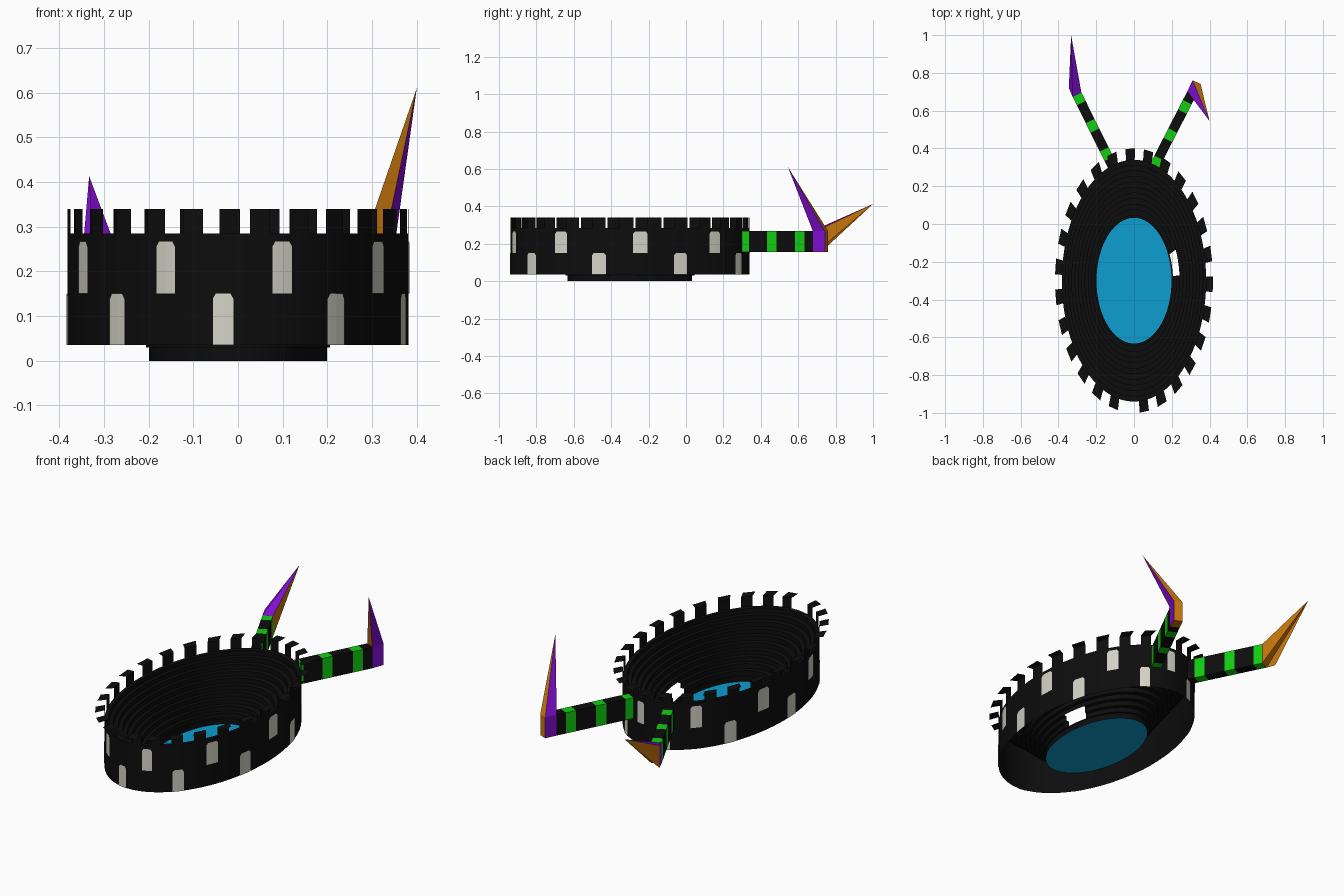
import bpy, bmesh, math
from mathutils import Vector

if "Cube" in bpy.data.objects:
    bpy.data.objects.remove(bpy.data.objects["Cube"])

CY, RX, RY = -0.30, 0.382, 0.64     # oval centre and half-axes


def mat(name, rgb):
    m = bpy.data.materials.new(name)
    m.diffuse_color = (*rgb, 1)
    m.use_nodes = True
    m.node_tree.nodes["Principled BSDF"].inputs["Base Color"].default_value = m.diffuse_color
    return m


BLACK = mat("black", (0.004, 0.004, 0.004))
BLUE = mat("blue", (0.004, 0.34, 0.62))
GREEN = mat("green", (0.006, 0.62, 0.006))
ORANGE = mat("orange", (0.60, 0.19, 0.004))
PURPLE = mat("purple", (0.22, 0.004, 0.65))
WHITE = mat("off white", (0.65, 0.65, 0.57))


def make(name, verts, faces, mats, rule=None, smooth=False, fix=False):
    me = bpy.data.meshes.new(name)
    me.from_pydata([tuple(v) for v in verts], [], faces)
    for m in mats:
        me.materials.append(m)
    if fix:
        bm = bmesh.new()
        bm.from_mesh(me)
        bmesh.ops.recalc_face_normals(bm, faces=bm.faces)
        bm.to_mesh(me)
        bm.free()
    if rule:
        for p in me.polygons:
            p.material_index = rule(p)
    ob = bpy.data.objects.new(name, me)
    bpy.context.collection.objects.link(ob)
    if smooth:
        bpy.ops.object.select_all(action='DESELECT')
        ob.select_set(True)
        bpy.context.view_layer.objects.active = ob
        bpy.ops.object.shade_smooth_by_angle(angle=math.radians(30))
    return ob


def oval(r, a, z):
    return (RX * r * math.cos(a), CY + RY * r * math.sin(a), z)


def lathe(name, profile, skip=None, n=90):
    verts = [oval(r, 2 * math.pi * i / n, z) for r, z in profile for i in range(n)]
    faces = []
    for j in range(len(profile) - 1):
        for i in range(n):
            r = (profile[j][0] + profile[j + 1][0]) / 2
            if skip and skip(r, (i + 0.5) * 360 / n):
                continue
            k = (i + 1) % n
            faces.append((j * n + i, j * n + k, (j + 1) * n + k, (j + 1) * n + i))
    return make(name, verts, faces, [BLACK], smooth=True)


# outer wall, and terraced stands with a side opening
lathe("outer_wall", [(1, 0.035), (1, 0.285)])
steps = [(1, 0.285)]
N = 10
for i in range(N, 0, -1):
    r, z = 0.54 + 0.046 * (i - 1), 0.03 + 0.0255 * (i - 1)
    steps += [(r, steps[-1][1]), (r, z)]
steps += [(0.52, 0.03), (0.52, 0.0)]
steps.reverse()
steps = [(r, z) for r, z in steps]
lathe("stands", steps, skip=lambda r, a: 0.535 < r < 0.62 and 2 < a < 23)

# blue floor
make("arena_floor", [oval(0.52, 2 * math.pi * i / 90, 0.002) for i in range(90)],
     [tuple(range(90))], [BLUE])

# battlements: upright plate with a flat cap jutting outward
v, f = [], []
first, gap = -math.pi / 2 + 0.13, (2 * math.pi - 0.396) / 25
for i in range(26):
    a, w, b = first + gap * i, 0.06, len(v)
    for r, z in [(1, 0.28), (1, 0.34), (1.095, 0.34)]:
        v += [oval(r, a - w, z), oval(r, a + w, z)]
    f += [(b, b + 1, b + 3, b + 2), (b + 2, b + 4, b + 5, b + 3)]
make("battlements", v, f, [BLACK])

# two staggered rows of windows with clipped top corners
v, f = [], []
for z0, z1, start in [(0.15, 0.267, 5), (0.035, 0.151, 25)]:
    for i in range(9):
        a, b = math.radians(start + 40 * i), len(v)
        for da, top in [(-0.06, z1 - 0.012), (-0.042, z1), (0, z1), (0.042, z1), (0.06, z1 - 0.012)]:
            v += [oval(1.004, a + da, z0), oval(1.004, a + da, top)]
        f += [(b + 2 * j, b + 2 * j + 2, b + 2 * j + 3, b + 2 * j + 1) for j in range(4)]
make("windows", v, f, [WHITE])

Z0, Z1, HW = 0.155, 0.268, 0.026    # arm bottom, top and half width


def arm(name, start, end, bands):
    """Box arm cut at the given y values, alternating green and black."""
    s, e = Vector((*start, 0)), Vector((*end, 0))
    side = Vector((e.y - s.y, s.x - e.x, 0)).normalized() * HW
    verts, faces, ys = [], [], [s.y] + bands + [e.y]
    for y in ys:
        c = s.lerp(e, (y - s.y) / (e.y - s.y))
        for sg, z in [(-1, Z0), (1, Z0), (1, Z1), (-1, Z1)]:
            verts.append(c + side * sg + Vector((0, 0, z)))
    for i in range(len(ys) - 1):
        for k in range(4):
            faces.append((4 * i + k, 4 * i + (k + 1) % 4, 4 * i + 4 + (k + 1) % 4, 4 * i + 4 + k))
    count = len(ys) - 1
    faces += [(3, 2, 1, 0), tuple(range(4 * count, 4 * count + 4))]
    make(name, verts, faces, [BLACK, GREEN], fix=True,
         rule=lambda p: (p.index // 4) % 2 if p.index < 4 * count else 0)
    return verts[-4:]


right_end = arm("right_arm", (0.095, 0.28), (0.305, 0.69),
                [0.305, 0.35, 0.445, 0.495, 0.595, 0.645])
left_end = arm("left_arm", (-0.105, 0.29), (-0.302, 0.685),
               [0.345, 0.395, 0.495, 0.545, 0.64, 0.684])

# right spike: elbow block with a pyramid leaning forward
bl, br, tr, tl = right_end
out = [(0.31, 0.76), (0.352, 0.742)]
verts = [bl, br, tr, tl] + [(x, y, z) for z in (Z0, Z1) for x, y in out] + [(0.40, 0.545, 0.61)]
faces = [(0, 1, 5, 4),
         (4, 5, 7, 6), (3, 2, 8), (6, 7, 8),                  # ends
         (0, 4, 6, 3), (1, 2, 7, 5), (3, 8, 6), (2, 7, 8)]    # sides
make("right_spike", verts, faces, [ORANGE, PURPLE], fix=True,
     rule=lambda p: 1 if p.index >= 4 else 0)

# left spike: long pyramid pointing backward, purple on top
bl, br, tr, tl = left_end
verts = [bl, br, tr, tl, (-0.345, 0.72, Z0), (-0.345, 0.72, Z1 + 0.008), (-0.333, 1.0, 0.413)]
faces = [(3, 2, 6), (3, 6, 5), (0, 3, 5, 4), (1, 6, 2), (4, 5, 6), (0, 4, 6), (0, 6, 1)]
make("left_spike", verts, faces, [ORANGE, PURPLE], fix=True,
     rule=lambda p: 1 if p.index < 3 else 0)
